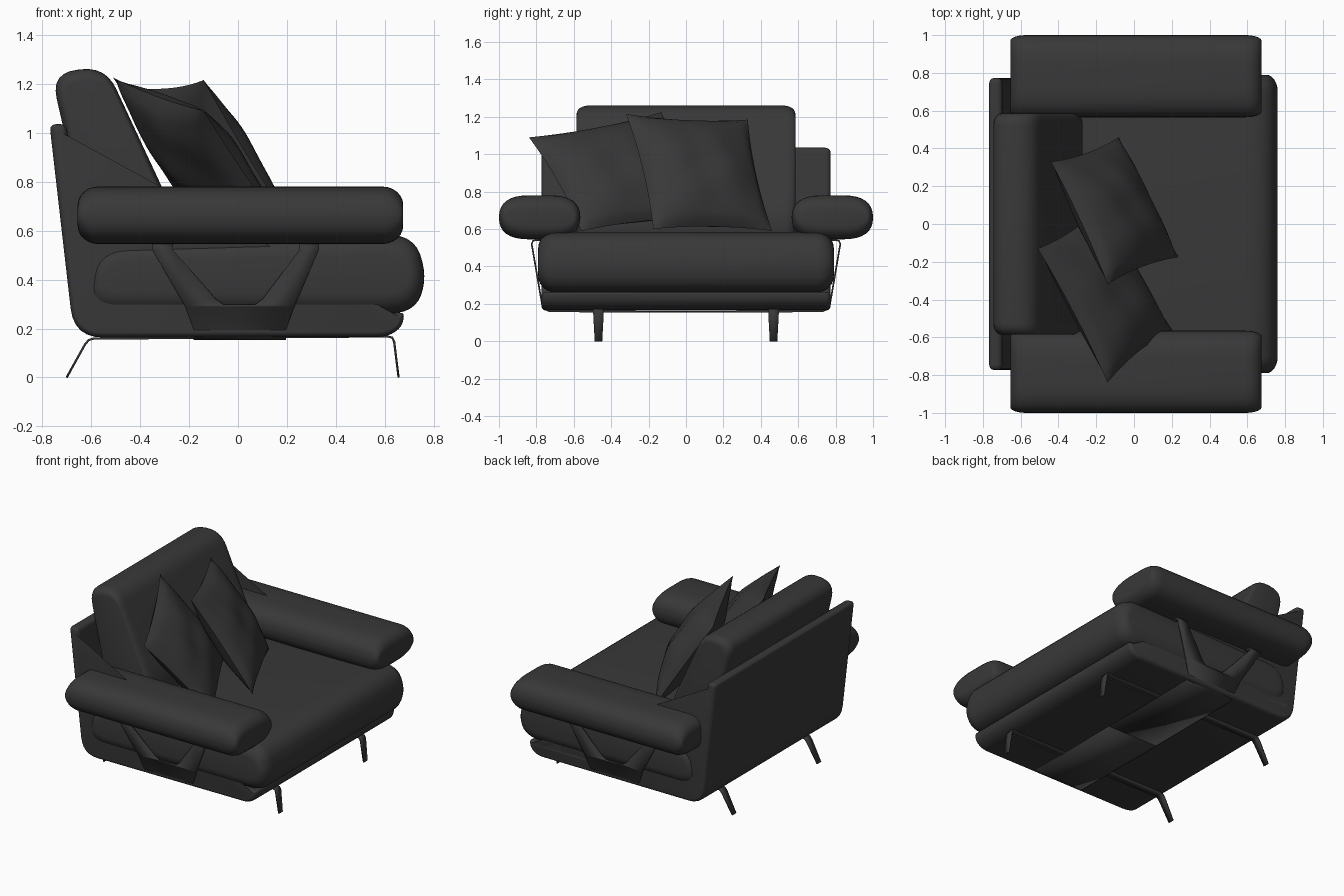
import bpy, math
from mathutils import Vector

if "Cube" in bpy.data.objects:
    bpy.data.objects.remove(bpy.data.objects["Cube"])


def make(name, verts, faces, solid=0, weld=False, angle=35):
    me = bpy.data.meshes.new(name)
    me.from_pydata([tuple(v) for v in verts], [], faces)
    import bmesh
    bm = bmesh.new()
    bm.from_mesh(me)
    if weld:
        bmesh.ops.remove_doubles(bm, verts=bm.verts, dist=0.0005)
    bmesh.ops.recalc_face_normals(bm, faces=bm.faces)
    bm.to_mesh(me)
    bm.free()
    ob = bpy.data.objects.new(name, me)
    bpy.context.collection.objects.link(ob)
    if solid:
        m = ob.modifiers.new("thickness", 'SOLIDIFY')
        m.thickness = solid
        m.offset = 0
    bpy.ops.object.select_all(action='DESELECT')
    ob.select_set(True)
    bpy.context.view_layer.objects.active = ob
    bpy.ops.object.shade_smooth_by_angle(angle=math.radians(angle))
    return ob


def fillet(points, seg=6):
    """Round every corner (a, b, radius) of a closed outline."""
    out = []
    for i, (a, b, r) in enumerate(points):
        p = Vector((a, b))
        q0 = Vector(points[i - 1][:2]) - p
        q1 = Vector(points[(i + 1) % len(points)][:2]) - p
        s = p + q0.normalized() * min(r, q0.length * 0.49)
        e = p + q1.normalized() * min(r, q1.length * 0.49)
        for k in range(seg + 1):
            t = k / seg
            out.append(s * (1 - t) ** 2 + p * 2 * t * (1 - t) + e * t * t)
    return out


def scaled(prof, da, db):
    lo = [min(p[i] for p in prof) for i in (0, 1)]
    hi = [max(p[i] for p in prof) for i in (0, 1)]
    c = [(l + h) / 2 for l, h in zip(lo, hi)]
    k = [1 - 2 * d / (h - l) for d, l, h in zip((da, db), lo, hi)]
    return [Vector((c[i] + (p[i] - c[i]) * k[i] for i in (0, 1))) for p in prof]


def offset(prof, d):
    n = len(prof)
    area = sum(prof[i - 1].cross(prof[i]) for i in range(n))
    res = []
    for i in range(n):
        t = (prof[(i + 1) % n] - prof[i - 1]).normalized()
        res.append(prof[i] + Vector((-t.y, t.x)) * d * math.copysign(1, area))
    return res


def loft(name, prof, lo, hi, r, inset, place, seg=6):
    """Extrude an outline from lo to hi with rounded ends."""
    rings = []
    for k in range(seg + 1):
        t = k / seg * math.pi / 2
        rings.append((lo + r - r * math.cos(t), 1 - math.sin(t)))
    rings += [(lo + hi - d, f) for d, f in reversed(rings)]
    verts, n = [], len(prof)
    for d, f in rings:
        verts += [place(p, d) for p in inset(prof, f)]
    faces = [[j * n + i, j * n + (i + 1) % n, (j + 1) * n + (i + 1) % n, (j + 1) * n + i]
             for j in range(len(rings) - 1) for i in range(n)]
    faces += [list(range(n)), list(range(len(verts) - n, len(verts)))]
    return make(name, verts, faces)


def along_y(p, d):
    return (p[0], d, p[1])


def along_x(p, d):
    return (d, p[0], p[1])


# L-shaped shell: base and back panel
shell = fillet([(-.77, 1.035, .03), (-.70, 1.035, .03), (-.62, .25, .09), (.68, .265, .02),
                (.67, .205, .04), (.61, .166, .04), (-.67, .163, .12)])
loft("frame_shell", shell, -.772, .772, .03, lambda p, f: offset(p, .022 * f), along_y)

# Seat cushion
seat = fillet([(-.628, .262, .12), (.72, .262, .1), (.775, .41, .1), (.715, .59, .13), (-.59, .54, .12)])
loft("seat_cushion", seat, -.79, .79, .09, lambda p, f: scaled(p, .06 * f, .085 * f), along_y)

# Back cushion
back = fillet([(-.765, 1.245, .11), (-.54, 1.27, .1), (-.265, .68, .12), (-.28, .53, .06), (-.6, .525, .05)])
loft("back_cushion", back, -.585, .585, .06, lambda p, f: scaled(p, .04 * f, .045 * f), along_y)

# Legs: one bent ribbon per side with tapered feet
path = [(-.70, 0, .02), (-.625, .135, .027), (-.61, .153, .028), (-.59, .159, .028), (.61, .168, .028),
        (.63, .163, .028), (.638, .145, .028), (.656, 0, .02)]

for s, side in ((-1, "front"), (1, "rear")):
    # Armrest: stadium section with rounded ends
    y0, y1 = sorted((s * .565, s * 1.0))
    arm = fillet([(y0, .545, .16), (y1, .545, .16), (y1, .78, .16), (y0, .78, .16)], 8)
    loft(side + "_armrest", arm, -.655, .675, .085,
         lambda p, f: scaled(p, .03 * f, .075 * f), along_x)

    verts = [(x, s * .468 + e * w, z) for x, z, w in path for e in (-1, 1)]
    make(side + "_legs", verts, [(2 * i, 2 * i + 1, 2 * i + 3, 2 * i + 2) for i in range(len(path) - 1)], .009)

    # Forked bracket carrying the armrest, folded under the base
    outline = [(-.35, .52), (-.265, .52), (-.09, .32), (-.06, .298), (.07, .298), (.10, .32), (.25, .52),
               (.33, .52), (.23, .29), (.197, .20), (-.182, .20), (-.215, .29)]
    v = [(x, s * (.77 + (z - .2) * .172), z) for x, z in outline]
    f = [list(range(len(v)))]
    for a, b, folds in ((0, 1, ((.818, .538), (.765, .543))), (6, 7, ((.818, .538), (.765, .543))),
                        (9, 10, ((.757, .175), (.73, .16), (0, .158)))):
        xa, xb = outline[a][0], outline[b][0]
        for y, z in folds:
            n = len(v)
            v += [(xa, s * y, z), (xb, s * y, z)]
            f.append((a, b, n + 1, n))
            a, b = n, n + 1
    make(side + "_arm_bracket", v, f, .009)


# Scatter pillows: two puffed sheets between four corners
def pillow(name, c, puff, n=24):
    c = [Vector(p) for p in c]
    nor = (c[1] - c[0]).cross(c[2] - c[0]).normalized()
    verts, faces = [], []
    for side in (-1, 1):
        base = len(verts)
        for i in range(n + 1):
            for j in range(n + 1):
                u, w = 2 * i / n - 1, 2 * j / n - 1
                m = (1 - u * u) * (1 - w * w)
                h = puff * m ** .55 + .012 * m * math.sin(5 * u + 3 * w + side) * math.cos(4 * w - 2 * u)
                a = (u * (1 - .06 * (1 - w * w)) + 1) / 2
                b = (w * (1 - .06 * (1 - u * u)) + 1) / 2
                p = (c[0] * (1 - a) + c[1] * a) * (1 - b) + (c[2] * (1 - a) + c[3] * a) * b
                verts.append(p + nor * side * h)
        faces += [(base + i * (n + 1) + j, base + (i + 1) * (n + 1) + j,
                   base + (i + 1) * (n + 1) + j + 1, base + i * (n + 1) + j + 1)
                  for i in range(n) for j in range(n)]
    make(name, verts, faces, weld=True, angle=60)


pillow("pillow_centre", [(-.14, -.32, 1.215), (-.44, .33, 1.185), (.235, -.175, .6), (-.08, .46, .59)], .12)
pillow("pillow_side", [(-.14, -.84, 1.09), (-.51, -.13, 1.225), (.2, -.56, .59), (-.17, .1, .66)], .11)

# Dark upholstery
dark = bpy.data.materials.new("dark_fabric")
dark.diffuse_color = (.04, .04, .04, 1)
dark.use_nodes = True
dark.node_tree.nodes["Principled BSDF"].inputs["Base Color"].default_value = dark.diffuse_color
for ob in bpy.data.objects:
    ob.data.materials.append(dark)
